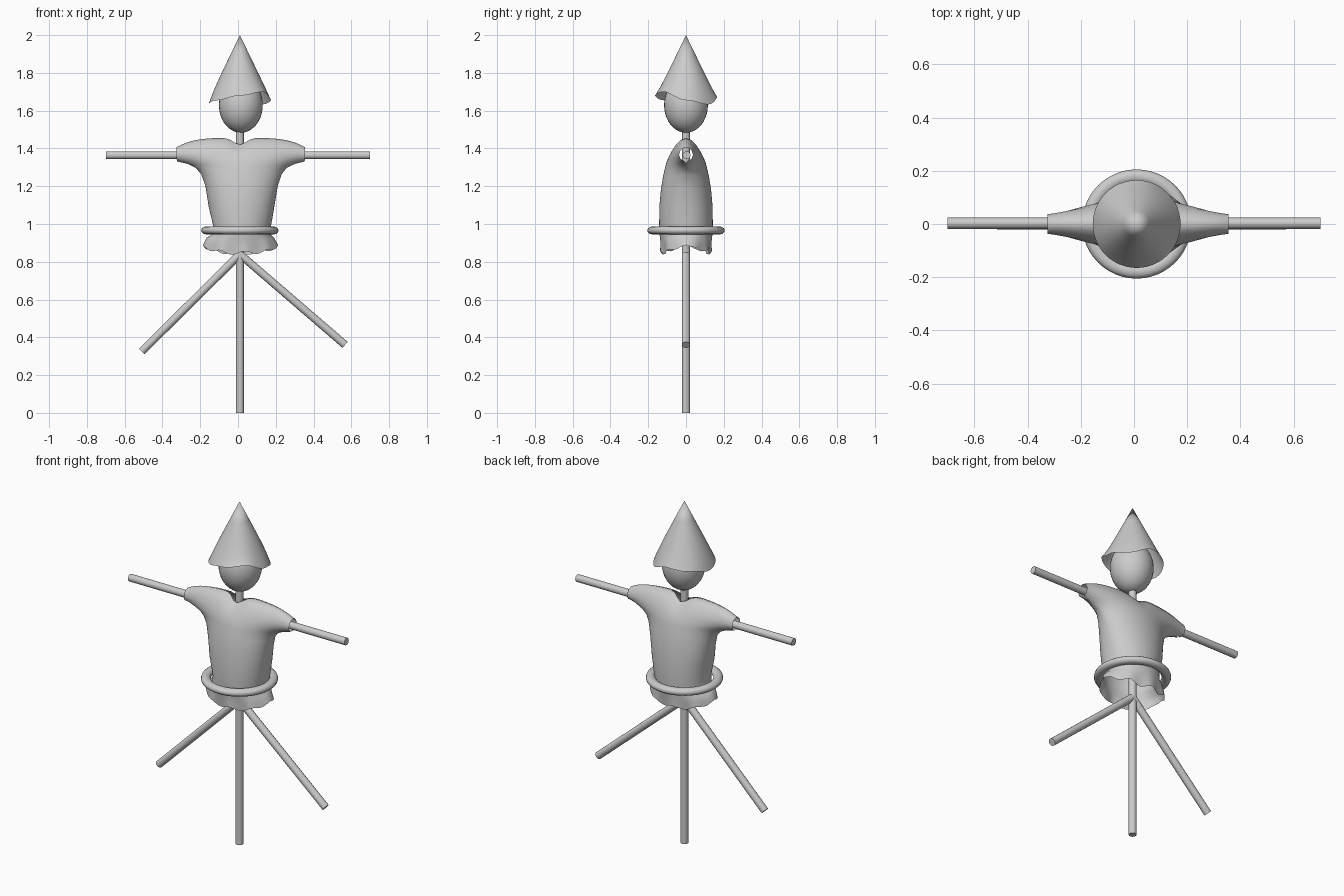
import bpy, bmesh, math
from mathutils import Vector

if "Cube" in bpy.data.objects:
    bpy.data.objects.remove(bpy.data.objects["Cube"])

CX = 0.01  # the post and everything on it sit slightly right of centre


def finish(name, bm, angle=40, merge=True):
    if merge:
        bmesh.ops.remove_doubles(bm, verts=bm.verts, dist=0.0004)
    bmesh.ops.recalc_face_normals(bm, faces=bm.faces)
    me = bpy.data.meshes.new(name)
    bm.to_mesh(me)
    bm.free()
    ob = bpy.data.objects.new(name, me)
    bpy.context.collection.objects.link(ob)
    bpy.context.view_layer.objects.active = ob
    ob.select_set(True)
    bpy.ops.object.shade_smooth_by_angle(angle=math.radians(angle))
    ob.select_set(False)
    return ob


def loft(bm, rows, close=False):
    """Skin a list of equally long point rows."""
    vs = [[bm.verts.new(p) for p in r] for r in rows]
    for a, b in zip(vs, vs[1:]):
        n = len(a)
        for i in range(n if close else n - 1):
            j = (i + 1) % n
            bm.faces.new((a[i], a[j], b[j], b[i]))


def stick(name, p, q, r=0.021):
    p, q = Vector(p), Vector(q)
    bm = bmesh.new()
    bmesh.ops.create_cone(bm, cap_ends=True, segments=16, radius1=r, radius2=r,
                          depth=(q - p).length)
    rot = (q - p).to_track_quat('Z', 'Y').to_matrix().to_4x4()
    bm.transform(rot)
    bmesh.ops.translate(bm, verts=bm.verts, vec=(p + q) / 2)
    return finish(name, bm)


# Wooden frame
stick("post", (CX, 0, 0), (CX, 0, 1.55))
stick("arm_bar", (-0.7, 0.003, 1.364), (0.7, 0.003, 1.364))
stick("left_leg", (CX, 0, 0.84), (-0.51, 0, 0.325))
stick("right_leg", (CX, 0, 0.84), (0.567, 0, 0.36))

# Head
bm = bmesh.new()
bmesh.ops.create_uvsphere(bm, u_segments=32, v_segments=20, radius=1)
for v in bm.verts:
    v.co = (CX + 0.005 + v.co.x * 0.116, v.co.y * 0.116, 1.63 + v.co.z * 0.147)
finish("head", bm)

# Hat: open cone with a drooping rim, rim heights every 45 degrees
RIM = [1.655, 1.633, 1.672, 1.66, 1.637, 1.655, 1.68, 1.70]


def rim_z(a):
    f = (a / (math.pi / 4)) % 8
    i, t = int(f), f % 1
    t = (1 - math.cos(math.pi * t)) / 2
    return RIM[i % 8] * (1 - t) + RIM[(i + 1) % 8] * t


rows = []
for t in (0, 0.3, 0.6, 0.8, 0.9, 0.96, 1):
    row = []
    for i in range(48):
        a = math.tau * i / 48
        z = 2 - 0.34 * t + (rim_z(a) - 1.66) * t ** 6
        row.append((CX + 0.165 * t * math.cos(a), 0.165 * t * math.sin(a), z))
    rows.append(row)
bm = bmesh.new()
loft(bm, rows, True)
finish("hat", bm)

# Belt: flattened ring
rows = []
for k in range(13):
    b = math.tau * k / 12
    r, z = 0.179 + 0.026 * math.cos(b), 0.966 + 0.021 * math.sin(b)
    rows.append([(CX + r * math.cos(math.tau * i / 48), r * math.sin(math.tau * i / 48), z)
                 for i in range(48)])
bm = bmesh.new()
loft(bm, rows, True)
finish("belt", bm)

# Shirt rows: left x, right x, end z, middle z, middle depth, end depth, fullness power, hem ripple
SHIRT = [
    (-0.185, 0.212, 0.888, 0.846, 0.130, 0, 1.0, 1.0),
    (-0.178, 0.203, 0.905, 0.885, 0.132, 0, 1.0, 0.5),
    (-0.165, 0.190, 0.928, 0.920, 0.136, 0, 1.0, 0.15),
    (-0.138, 0.172, 0.945, 0.945, 0.140, 0, 1.0, 0),
    (-0.130, 0.174, 0.985, 0.985, 0.142, 0, 0.9, 0),
    (-0.155, 0.192, 1.090, 1.090, 0.141, 0, 0.9, 0),
    (-0.172, 0.210, 1.200, 1.180, 0.133, 0, 1.0, 0),
    (-0.195, 0.232, 1.265, 1.250, 0.122, 0, 1.2, 0),
    (-0.225, 0.258, 1.298, 1.285, 0.114, 0, 1.5, 0),
    (-0.270, 0.305, 1.320, 1.310, 0.108, 0, 1.9, 0),
    (-0.322, 0.352, 1.331, 1.328, 0.103, 0.006, 2.4, 0),
    (-0.325, 0.355, 1.345, 1.350, 0.094, 0.030, 2.6, 0),
    (-0.325, 0.355, 1.368, 1.385, 0.078, 0.037, 2.6, 0),
    (-0.325, 0.355, 1.392, 1.420, 0.055, 0.028, 2.6, 0),
    (-0.325, 0.355, 1.402, 1.445, 0.030, 0.014, 2.6, 0),
    (-0.325, 0.355, 1.406, 1.456, 0.0, 0.0, 2.6, 0),
]
N = 40
bm = bmesh.new()
for side in (-1, 1):
    rows = []
    for k, (xl, xr, ze, zm, ym, ye, p, rip) in enumerate(SHIRT):
        row = []
        for i in range(N + 1):
            a = math.pi * i / N
            s, c = -math.cos(a), max(math.sin(a), 0)
            x = (xl + xr) / 2 + s * (xr - xl) / 2
            y = ye + (ym - ye) * c ** p if c > 1e-6 else ye
            z = ze + (zm - ze) * (1 - s ** 4 if k > 10 else c)
            # neckline opening
            neck = math.exp(-((x - CX) / 0.045) ** 2)
            if k >= 12:
                f = (k - 11) / 4
                z -= 0.036 * neck * f
                y = max(y, 0.032 * neck if neck > 0.05 else 0)
            # ruffled hem
            w = math.sin(9 * a + side) * rip * c
            z += 0.010 * w
            y += 0.008 * w
            row.append((x, side * y, z))
        rows.append(row)
    loft(bm, rows)
finish("shirt", bm, 50)
